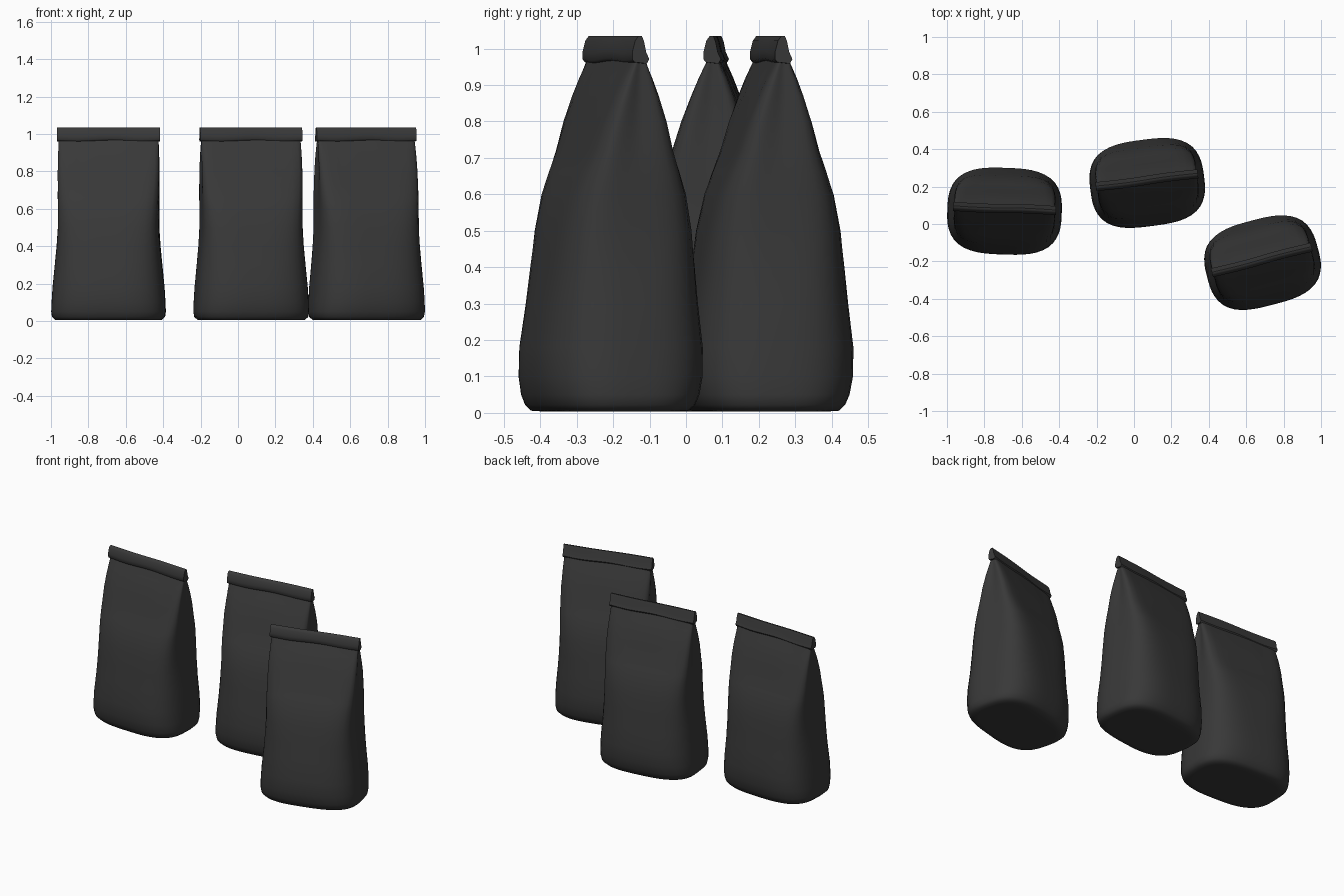
import bpy, bmesh, math
from mathutils import Matrix

cube = bpy.data.objects.get("Cube")
if cube:
    bpy.data.objects.remove(cube)

foil = bpy.data.materials.new("matte black foil")
foil.use_nodes = True
foil.diffuse_color = (0.04, 0.04, 0.04, 1)
bsdf = foil.node_tree.nodes["Principled BSDF"]
bsdf.inputs["Base Color"].default_value = foil.diffuse_color
bsdf.inputs["Roughness"].default_value = 0.7

SEGMENTS = 56
# height, half width, half depth, squareness
SECTIONS = [
    (0.004, 0.25, 0.165, 3), (0.006, 0.285, 0.194, 3), (0.022, 0.302, 0.21, 3),
    (0.05, 0.306, 0.222, 3), (0.1, 0.304, 0.231, 3), (0.18, 0.299, 0.231, 3),
    (0.3, 0.287, 0.213, 3.2), (0.4, 0.277, 0.199, 3.6), (0.5, 0.27, 0.184, 4.2),
    (0.6, 0.27, 0.16, 5), (0.66, 0.271, 0.136, 6), (0.72, 0.272, 0.112, 7),
    (0.8, 0.273, 0.088, 8), (0.87, 0.272, 0.063, 8), (0.92, 0.27, 0.042, 8),
    (0.96, 0.268, 0.022, 8), (0.99, 0.268, 0.01, 8),
]


def bump(value, centre, width):
    return math.exp(-((value - centre) / width) ** 2)


def finish(bm, name):
    bmesh.ops.recalc_face_normals(bm, faces=bm.faces)
    mesh = bpy.data.meshes.new(name)
    bm.to_mesh(mesh)
    bm.free()
    mesh.materials.append(foil)
    return mesh


def skin(bm, loops):
    # Bridge successive closed loops and cap both ends
    for low, high in zip(loops, loops[1:]):
        for i in range(len(low)):
            j = (i + 1) % len(low)
            bm.faces.new((low[i], low[j], high[j], high[i]))
    bm.faces.new(loops[0])
    bm.faces.new(loops[-1])


def bag_mesh():
    # Pillow-shaped pouch pinched to a flat seam
    bm = bmesh.new()
    loops = []
    for z, a, b, n in SECTIONS:
        loop = []
        for i in range(SEGMENTS):
            t = math.tau * i / SEGMENTS
            c, s = math.cos(t), math.sin(t)
            r = (abs(c) ** n + abs(s) ** n) ** (-1 / n)
            x, y = a * r * c, b * r * s
            # side gussets fold inward below the seam
            x *= 1 - 0.04 * bump(z, 0.82, 0.12) * bump(s, 0, 0.4)
            # soft puckers in the front and back panels
            y *= 1 - 0.07 * bump(z, 0.9, 0.07) * bump(abs(x), 0.17, 0.05)
            lean = 0.018 * z - 0.006
            loop.append(bm.verts.new((x, y + lean, z)))
        loops.append(loop)
    skin(bm, loops)
    return finish(bm, "bag_body")


def fold_mesh():
    # Rolled-over top closure with a flap behind
    profile = [(-0.016, 0.962), (-0.022, 0.97), (-0.022, 0.99), (-0.014, 1.022),
               (-0.005, 1.034), (0.005, 1.035), (0.011, 1.02), (0.017, 0.99),
               (0.026, 0.97), (0.019, 0.958)]
    bm = bmesh.new()
    loops = []
    for i in range(17):
        u = i / 8 - 1
        wave = 0.002 * math.sin(4 * u) + 0.009
        sag = 0.003 * math.cos(5 * u)
        loops.append([bm.verts.new((0.275 * u, y + wave, z + (sag if z < 1 else 0)))
                      for y, z in profile])
    skin(bm, loops)
    return finish(bm, "top_fold")


body, fold = bag_mesh(), fold_mesh()
# name, x, y, turn in degrees
PLACES = [("right", -0.692, 0.072, -2), ("middle", 0.07, 0.223, 7.5), ("left", 0.686, -0.203, 14.7)]
parts = []
for side, x, y, turn in PLACES:
    for mesh, label in ((body, "bag_body"), (fold, "top_fold")):
        obj = bpy.data.objects.new(f"{side}_{label}", mesh)
        obj.matrix_world = Matrix.Translation((x, y, 0)) @ Matrix.Rotation(math.radians(turn), 4, "Z")
        bpy.context.collection.objects.link(obj)
        parts.append(obj)

# Smooth shading with crisp seams
bpy.ops.object.select_all(action="DESELECT")
for obj in parts:
    obj.select_set(True)
bpy.context.view_layer.objects.active = parts[0]
bpy.ops.object.shade_smooth_by_angle(angle=math.radians(50))
